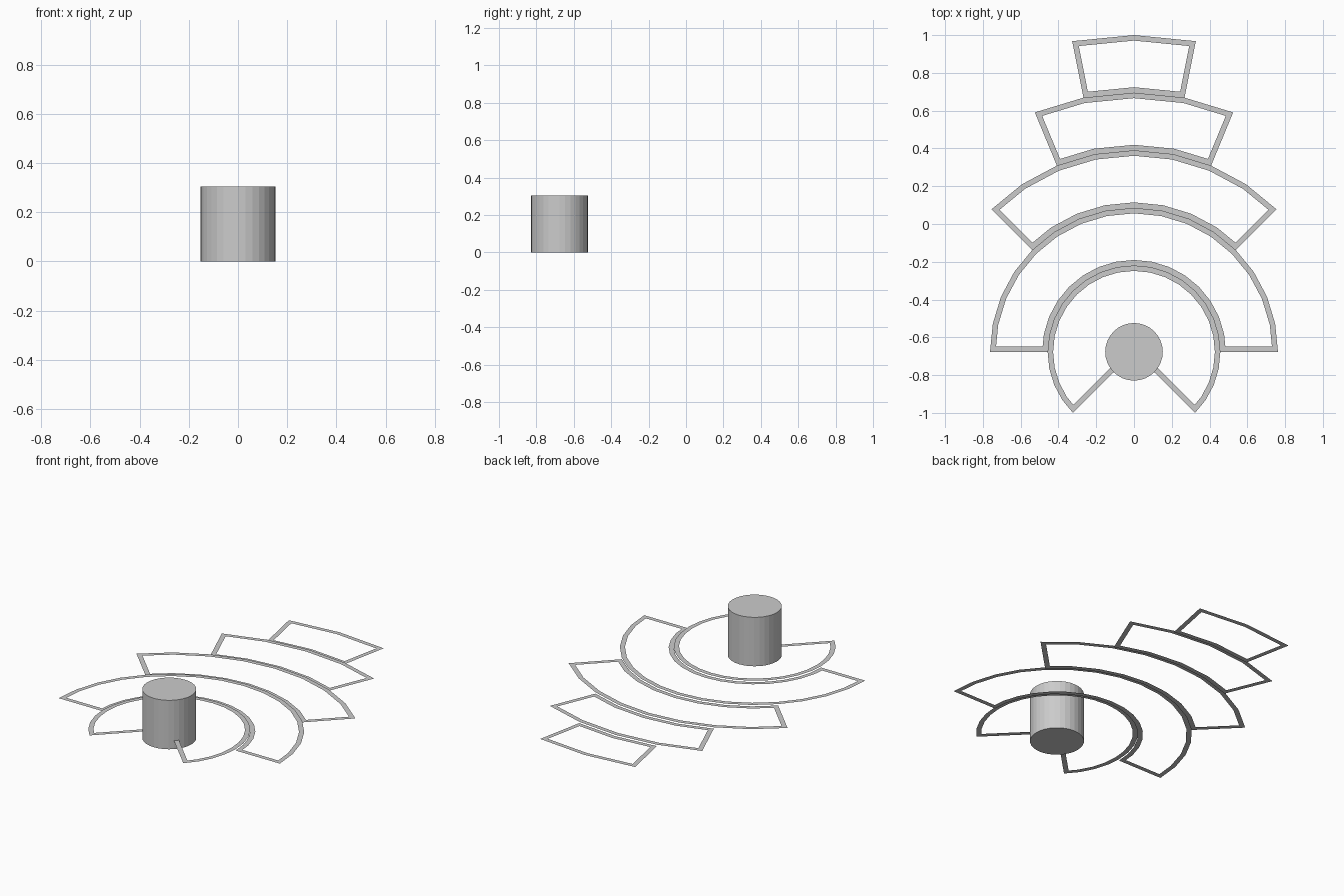
import bpy
import math

if "Cube" in bpy.data.objects:
    bpy.data.objects.remove(bpy.data.objects["Cube"])

U = 2 / (5.5 + 1.5 * math.sin(math.pi / 4))   # spacing between the arcs
CY = 1 - 5.5 * U                              # y of the common centre
W = 0.029                                     # width of the flat border
STEP = math.radians(11.25)                    # one arc segment


def pt(r, a):
    """Point at angle a on the 32-sided polygon of radius r."""
    m = a % STEP - STEP / 2
    rr = r * math.cos(STEP / 2) / math.cos(m)
    return (rr * math.cos(a), CY + rr * math.sin(a), 0)


def arc(r, first, last, inset=0):
    """Arc points; both ends pulled in sideways by the inset."""
    d = math.asin(inset / r)
    angles = [i * STEP for i in range(first, last + 1)]
    angles[0] += d
    angles[-1] -= d
    return [pt(r, a) for a in angles]


def border(name, r_in, r_out, half_segments, z, open_inside=False):
    """Flat outline of a ring sector centred on the +y direction."""
    first, last = 8 - half_segments, 8 + half_segments
    outer = arc(r_out, first, last)
    hole = arc(r_out - W, first, last, W)
    if open_inside:
        # only two spokes, running up to the drum
        a, b = arc(r_in, first, last), arc(r_in, first, last, W)
        outer = [a[0]] + outer + [a[-1]]
        hole = [b[0]] + hole + [b[-1]]
    else:
        outer += arc(r_in, first, last)[::-1]
        hole += arc(r_in + W, first, last, W)[::-1]
    n = len(outer)
    count = n - 1 if open_inside else n
    faces = [(i, (i + 1) % n, n + (i + 1) % n, n + i) for i in range(count)]
    mesh = bpy.data.meshes.new(name)
    mesh.from_pydata(outer + hole, [], faces)
    mesh.update()
    obj = bpy.data.objects.new(name, mesh)
    obj.location.z = z
    bpy.context.collection.objects.link(obj)


# Central drum
bpy.ops.mesh.primitive_cylinder_add(vertices=32, radius=U / 2, depth=U,
                                    location=(0, CY, U / 2))
bpy.context.object.name = "drum"

# Flat sector outlines, each one further out, narrower in angle and lower
for k, half in enumerate((12, 8, 4, 2, 1)):
    border(f"sector_outline_{k + 1}", (k + 0.5) * U, (k + 1.5) * U, half,
           z=U * (6 - k) / 35, open_inside=(k == 0))
